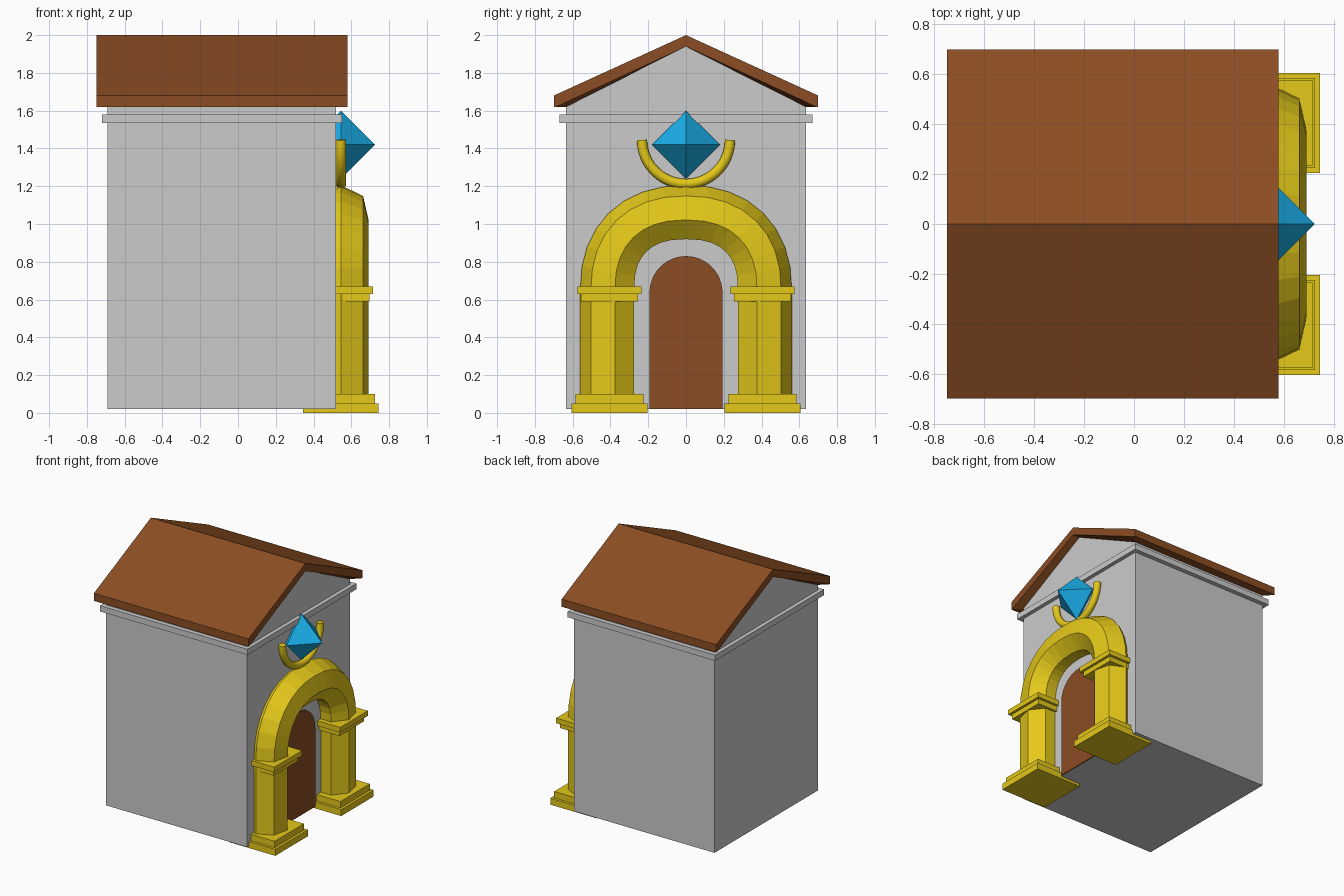
import bpy, bmesh, math
from mathutils import Vector

if "Cube" in bpy.data.objects:
    bpy.data.objects.remove(bpy.data.objects["Cube"])


def material(name, rgb):
    m = bpy.data.materials.new(name)
    m.diffuse_color = (*rgb, 1)
    m.use_nodes = True
    m.node_tree.nodes["Principled BSDF"].inputs["Base Color"].default_value = m.diffuse_color
    return m


GOLD = material("gold", (0.78, 0.58, 0.01))
BROWN = material("brown", (0.26, 0.075, 0.017))
BLUE = material("blue", (0.01, 0.42, 0.8))


def finish(bm, name, mat=None):
    bmesh.ops.recalc_face_normals(bm, faces=bm.faces)
    me = bpy.data.meshes.new(name)
    bm.to_mesh(me)
    bm.free()
    ob = bpy.data.objects.new(name, me)
    bpy.context.collection.objects.link(ob)
    if mat:
        me.materials.append(mat)
    return ob


def loft(name, rings, mat=None):
    """Skin a list of closed rings and cap both ends."""
    bm = bmesh.new()
    loops = [[bm.verts.new(p) for p in ring] for ring in rings]
    n = len(loops[0])
    for a, b in zip(loops, loops[1:]):
        for i in range(n):
            j = (i + 1) % n
            bm.faces.new((a[i], a[j], b[j], b[i]))
    bm.faces.new(loops[0])
    bm.faces.new(loops[-1])
    return finish(bm, name, mat)


def prism(name, profile, x0, x1, mat=None):
    """Extrude a (y, z) profile along x."""
    return loft(name, [[(x, y, z) for y, z in profile] for x in (x0, x1)], mat)


def box(name, x0, x1, y0, y1, z0, z1, mat=None):
    return prism(name, [(y0, z0), (y1, z0), (y1, z1), (y0, z1)], x0, x1, mat)


def sweep(name, path, x, radius, sides, mat):
    """Sweep a regular polygon along a (y, z) path; its first corner points outwards."""
    rings = []
    for i, (y, z) in enumerate(path):
        a, b = path[max(i - 1, 0)], path[min(i + 1, len(path) - 1)]
        t = Vector((b[0] - a[0], b[1] - a[1])).normalized()
        out = Vector((t.y, -t.x))
        ring = []
        for k in range(sides):
            w = 2 * math.pi * k / sides
            c, s = radius * math.cos(w), radius * math.sin(w)
            ring.append((x + s, y + out.x * c, z + out.y * c))
        rings.append(ring)
    return loft(name, rings, mat)


# House body with gable ends, and the cornice band
prism("house_body", [(-0.635, 0.02), (0.635, 0.02), (0.635, 1.63), (0, 1.945), (-0.635, 1.63)],
      -0.69, 0.52)
box("cornice", -0.72, 0.55, -0.67, 0.67, 1.535, 1.58)


# Roof, with its underside thickening towards the walls
def roof_ring(x, inner):
    return [(x, y, z) for y, z in [(0.7, 1.62), (0.7, 1.68), (0, 2.0), (-0.7, 1.68), (-0.7, 1.62),
                                   (-inner, 1.62), (0, 1.94), (inner, 1.62)]]


loft("roof", [roof_ring(-0.75, 0.69), roof_ring(-0.69, 0.635),
              roof_ring(0.52, 0.635), roof_ring(0.58, 0.69)], BROWN)

# Arched door
arc = [(0.193 * math.cos(math.pi * i / 24), 0.637 + 0.193 * math.sin(math.pi * i / 24))
       for i in range(25)]
prism("door", [(-0.193, 0.02), (0.193, 0.02)] + arc, 0.45, 0.53, BROWN)

# Portal arch: seven-sided section up one pillar, over and down the other
CX, CY = 0.545, 0.41
path = [(CY, 0.05), (CY, 0.65)]
for i in range(1, 16):
    a = math.pi * i / 16
    c, s = math.cos(a), math.sin(a)
    path.append((CY * math.copysign(abs(c) ** 0.86, c), 0.65 + 0.405 * s ** 0.86))
path += [(-CY, 0.65), (-CY, 0.05)]
sweep("portal_arch", path, CX, 0.15, 7, GOLD)

# Stepped bases and capitals on both pillars
for side, label in ((1, "back"), (-1, "front")):
    for part, half, z0, z1 in (("base_lower", 0.2, 0, 0.05), ("base_upper", 0.18, 0.05, 0.1),
                               ("capital_lower", 0.15, 0.59, 0.63),
                               ("capital_upper", 0.17, 0.63, 0.67)):
        y = side * (CY - 0.005)
        box(f"{label}_{part}", CX - half, CX + half, y - half, y + half, z0, z1, GOLD)

# Half-ring cradle under the gem
half_ring = [(0.233 * math.cos(math.pi * i / 24), 1.445 - 0.233 * math.sin(math.pi * i / 24))
             for i in range(25)]
cradle = sweep("gem_cradle", half_ring, CX, 0.027, 16, GOLD)
bpy.context.view_layer.objects.active = cradle
cradle.select_set(True)
bpy.ops.object.shade_smooth_by_angle(angle=math.radians(35))

# Octahedral gem
bm = bmesh.new()
r = 0.18
eq = [bm.verts.new(p) for p in ((CX + r, 0, 1.42), (CX, r, 1.42), (CX - r, 0, 1.42), (CX, -r, 1.42))]
for z in (1.42 + r, 1.42 - r):
    tip = bm.verts.new((CX, 0, z))
    for i in range(4):
        bm.faces.new((eq[i], eq[(i + 1) % 4], tip))
finish(bm, "gem", BLUE)
